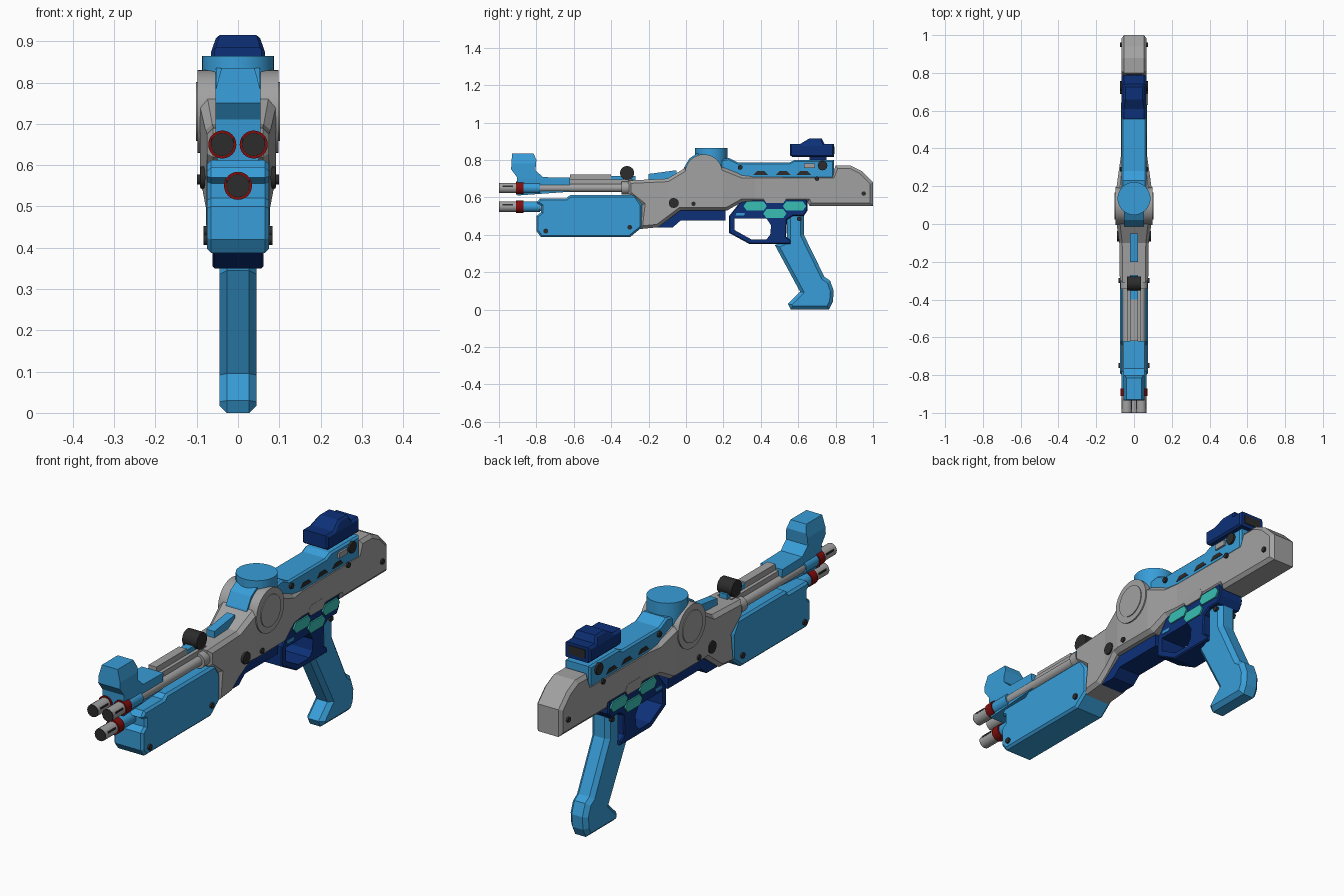
import bpy, bmesh, math
from mathutils import Vector, Matrix

if "Cube" in bpy.data.objects:
    bpy.data.objects.remove(bpy.data.objects["Cube"])


def material(name, rgb):
    m = bpy.data.materials.new(name)
    m.use_nodes = True
    m.diffuse_color = (*rgb, 1)
    m.node_tree.nodes["Principled BSDF"].inputs["Base Color"].default_value = (*rgb, 1)
    return m


BLUE = material("sky_blue", (0.04, 0.34, 0.69))
GREY = material("mid_grey", (0.36, 0.36, 0.36))
NAVY = material("navy_blue", (0.004, 0.03, 0.19))
DARK = material("charcoal", (0.025, 0.025, 0.025))
RED = material("dark_red", (0.22, 0.004, 0.004))
TEAL = material("teal", (0.04, 0.52, 0.46))


def finish(bm, name, mat, smooth=False):
    bmesh.ops.recalc_face_normals(bm, faces=bm.faces[:])
    me = bpy.data.meshes.new(name)
    bm.to_mesh(me)
    bm.free()
    me.materials.append(mat)
    ob = bpy.data.objects.new(name, me)
    bpy.context.collection.objects.link(ob)
    if smooth:
        bpy.ops.object.select_all(action='DESELECT')
        ob.select_set(True)
        bpy.context.view_layer.objects.active = ob
        bpy.ops.object.shade_smooth_by_angle(angle=math.radians(35))
    return ob


def prism(name, mat, outline, half, rim=0, x=0, axis=1, stations=()):
    """Side outline (y, z) extruded across x, with chamfered rims.
    Stations are (position, half width) pairs along the axis for tapering."""
    bm = bmesh.new()
    sides = [[bm.verts.new((s * half, y, z)) for y, z in outline] for s in (-1, 1)]
    for loop in sides:
        bm.faces.new(loop)
    n = len(outline)
    for i in range(n):
        j = (i + 1) % n
        bm.faces.new((sides[0][i], sides[0][j], sides[1][j], sides[1][i]))
    bmesh.ops.recalc_face_normals(bm, faces=bm.faces[:])
    if rim:
        edges = [e for e in bm.edges if e.verts[0].co.x * e.verts[1].co.x > 0]
        bmesh.ops.bevel(bm, geom=edges, offset=rim, segments=1, affect='EDGES', clamp_overlap=True)
    if stations:
        normal = Vector((0, axis == 1, axis == 2))
        for p, _ in stations[1:-1]:
            bmesh.ops.bisect_plane(bm, geom=bm.verts[:] + bm.edges[:] + bm.faces[:],
                                   plane_co=normal * p, plane_no=normal)
        for v in bm.verts:
            t = min(max(v.co[axis], stations[0][0]), stations[-1][0])
            for (a, wa), (b, wb) in zip(stations, stations[1:]):
                if a <= t <= b:
                    width = wa + (wb - wa) * (t - a) / (b - a)
            v.co.x *= width / half
    bmesh.ops.translate(bm, verts=bm.verts[:], vec=(x, 0, 0))
    return finish(bm, name, mat)


def box(name, mat, y0, y1, z0, z1, half, rim=0, x=0):
    return prism(name, mat, [(y0, z0), (y1, z0), (y1, z1), (y0, z1)], half, rim, x)


def cylinder(name, mat, centre, radius, length, axis, sides=24):
    bm = bmesh.new()
    rot = {'X': Matrix.Rotation(math.pi / 2, 4, 'Y'), 'Y': Matrix.Rotation(math.pi / 2, 4, 'X'),
           'Z': Matrix()}[axis]
    bmesh.ops.create_cone(bm, cap_ends=True, segments=sides, radius1=radius, radius2=radius,
                          depth=length, matrix=Matrix.Translation(centre) @ rot)
    return finish(bm, name, mat, True)


# Main grey body, swelling around the hinge discs
prism("main_body", GREY, [
    (-0.31, 0.69), (-0.31, 0.62), (-0.235, 0.56), (-0.25, 0.43), (-0.15, 0.44), (-0.03, 0.53),
    (0.22, 0.53), (0.30, 0.575), (0.65, 0.575), (0.66, 0.555), (1, 0.555), (1, 0.68),
    (0.94, 0.74), (0.88, 0.77), (0.80, 0.77), (0.78, 0.72), (0.30, 0.72), (0.2, 0.76),
    (0, 0.76), (-0.1, 0.70)], 0.08, 0.016,
    stations=[(-0.31, 0.075), (-0.1, 0.078), (0, 0.092), (0.2, 0.092), (0.37, 0.068), (1, 0.065)])
for s in (-1, 1):
    cylinder("hinge_disc", GREY, (s * 0.076, 0.095, 0.73), 0.1, 0.044, 'X', 40)
    cylinder("hinge_cap", GREY, (s * 0.095, 0.095, 0.73), 0.072, 0.014, 'X', 40)

# Top drum and spine
cylinder("top_drum", BLUE, (0, 0.135, 0.79), 0.087, 0.15, 'Z', 40)
prism("drum_hood", BLUE, [(-0.03, 0.7), (-0.01, 0.76), (0.02, 0.81), (0.06, 0.835),
                          (0.12, 0.835), (0.12, 0.7)], 0.053)
prism("rear_spine", BLUE, [(0.18, 0.70), (0.18, 0.80), (0.23, 0.81), (0.28, 0.785), (0.55, 0.785),
                           (0.58, 0.80), (0.79, 0.80), (0.79, 0.70)], 0.065, 0.008)
prism("front_spine", BLUE, [(-0.2, 0.68), (-0.2, 0.725), (-0.05, 0.745), (-0.05, 0.68)], 0.02)

# Rear sight
prism("rear_sight", NAVY, [(0.555, 0.825), (0.57, 0.815), (0.79, 0.815), (0.79, 0.885), (0.74, 0.885),
                           (0.725, 0.915), (0.66, 0.915), (0.61, 0.885), (0.555, 0.885)],
      0.065, 0.008, axis=2, stations=[(0.815, 0.065), (0.875, 0.065), (0.915, 0.051)])
box("sight_mount", NAVY, 0.66, 0.75, 0.79, 0.82, 0.035)
box("sight_window", DARK, 0.785, 0.793, 0.832, 0.872, 0.042)

# Front sight with its saddle
prism("front_sight", BLUE, [
    (-0.93, 0.835), (-0.815, 0.835), (-0.80, 0.80), (-0.805, 0.745), (-0.765, 0.708),
    (-0.62, 0.705), (-0.62, 0.63), (-0.90, 0.61), (-0.905, 0.71), (-0.935, 0.75)],
    0.055, axis=2, stations=[(0.61, 0.05), (0.70, 0.055), (0.78, 0.055), (0.835, 0.04)])

# Top rail between the barrels
box("rail_core", GREY, -0.63, -0.28, 0.635, 0.695, 0.036)
box("rail_top", GREY, -0.62, -0.4, 0.69, 0.722, 0.02)
box("rail_front_block", BLUE, -0.4, -0.27, 0.69, 0.715, 0.02)
cylinder("rail_knob", DARK, (0, -0.315, 0.73), 0.038, 0.074, 'X', 16)

# Three barrels: tube, sleeve, ring, muzzle and bore
for x, z in ((-0.038, 0.65), (0.038, 0.65), (0, 0.55)):
    for part, mat, radius, y0, y1 in (
            ("barrel_tube", GREY, 0.022, -0.95, -0.28), ("barrel_sleeve", BLUE, 0.029, -0.87, -0.78),
            ("barrel_ring", RED, 0.034, -0.91, -0.87), ("muzzle", GREY, 0.028, -0.997, -0.91),
            ("muzzle_bore", DARK, 0.0275, -1, -0.996)):
        cylinder(part, mat, (x, (y0 + y1) / 2, z), radius, y1 - y0, 'Y')
    for s in (-1, 1):
        box("muzzle_slot", DARK, -0.98, -0.925, z + 0.006, z + 0.014, 0.003, x=x + s * 0.025)
for s in (-1, 1):
    cylinder("barrel_collar", GREY, (s * 0.038, -0.325, 0.65), 0.034, 0.04, 'Y')

# Fore grip
prism("fore_grip", BLUE, [
    (-0.78, 0.595), (-0.64, 0.595), (-0.62, 0.612), (-0.27, 0.612), (-0.235, 0.56), (-0.235, 0.44),
    (-0.30, 0.387), (-0.775, 0.387), (-0.80, 0.42), (-0.80, 0.50), (-0.775, 0.52),
    (-0.775, 0.555), (-0.80, 0.57)], 0.075, 0.01)

# Navy underside and trigger guard
prism("under_block", NAVY, [(-0.15, 0.44), (-0.07, 0.44), (-0.03, 0.475), (0.21, 0.475),
                            (0.21, 0.55), (-0.15, 0.55)], 0.055)
guard = prism("trigger_guard", NAVY, [
    (0.30, 0.59), (0.27, 0.55), (0.23, 0.50), (0.23, 0.41), (0.34, 0.35), (0.56, 0.35), (0.56, 0.37),
    (0.535, 0.39), (0.54, 0.48), (0.57, 0.50), (0.63, 0.50), (0.65, 0.53), (0.65, 0.59)],
    0.062, 0.005)
cutter = prism("guard_cutter", NAVY, [(0.26, 0.487), (0.43, 0.487), (0.455, 0.45), (0.45, 0.40),
                                      (0.43, 0.375), (0.35, 0.375), (0.26, 0.425)], 0.2)
cutter.hide_render = True
cutter.hide_set(True)
cutter.display_type = 'WIRE'
cut = guard.modifiers.new("opening", 'BOOLEAN')
cut.operation = 'DIFFERENCE'
cut.solver = 'EXACT'
cut.object = cutter
bpy.context.view_layer.update()
hollow = bpy.data.meshes.new_from_object(guard.evaluated_get(bpy.context.evaluated_depsgraph_get()))
guard.modifiers.clear()
guard.data = hollow
bpy.data.objects.remove(cutter)

# Pistol grip
prism("pistol_grip", BLUE, [
    (0.54, 0.55), (0.63, 0.55), (0.63, 0.40), (0.74, 0.175), (0.77, 0.155), (0.79, 0.10),
    (0.785, 0.04), (0.765, 0), (0.56, 0), (0.545, 0.03), (0.61, 0.095), (0.475, 0.345),
    (0.54, 0.37)], 0.045, 0.018)


def hexagon(y, z):
    return [(y - 0.062, z), (y - 0.045, z + 0.024), (y + 0.045, z + 0.024),
            (y + 0.062, z), (y + 0.045, z - 0.024), (y - 0.045, z - 0.024)]


# Side details on both flanks: hexagons, vents, screws
SCREWS = [(-0.75, 0.42, 0.013, 0.075), (-0.30, 0.44, 0.013, 0.075), (-0.065, 0.57, 0.027, 0.083),
          (0.04, 0.565, 0.012, 0.091), (0.29, 0.76, 0.013, 0.066), (0.73, 0.77, 0.026, 0.066),
          (0.70, 0.70, 0.012, 0.067), (0.95, 0.62, 0.012, 0.065), (0.605, 0.485, 0.012, 0.046)]
for s in (-1, 1):
    for y, z, mat in ((0.37, 0.553, TEAL), (0.58, 0.553, TEAL), (0.475, 0.513, TEAL),
                      (0.475, 0.593, GREY)):
        prism("side_hexagon", mat, hexagon(y, z), 0.0045, x=s * 0.064)
    for y in (0.4, 0.52, 0.63):
        prism("spine_vent", DARK, [(y - 0.04, 0.72), (y - 0.02, 0.74), (y + 0.02, 0.74),
                                   (y + 0.04, 0.72)], 0.002, x=s * 0.065)
    for y, z, radius, x in SCREWS:
        cylinder("side_screw", DARK, (s * x, y, z), radius, 0.016, 'X', 12)
    prism("trigger_plate", BLUE, [(0.265, 0.503), (0.31, 0.503), (0.315, 0.516), (0.27, 0.516)],
          0.003, x=s * 0.062)
box("selector_switch", GREY, 0.63, 0.69, 0.757, 0.782, 0.006, x=0.068)
